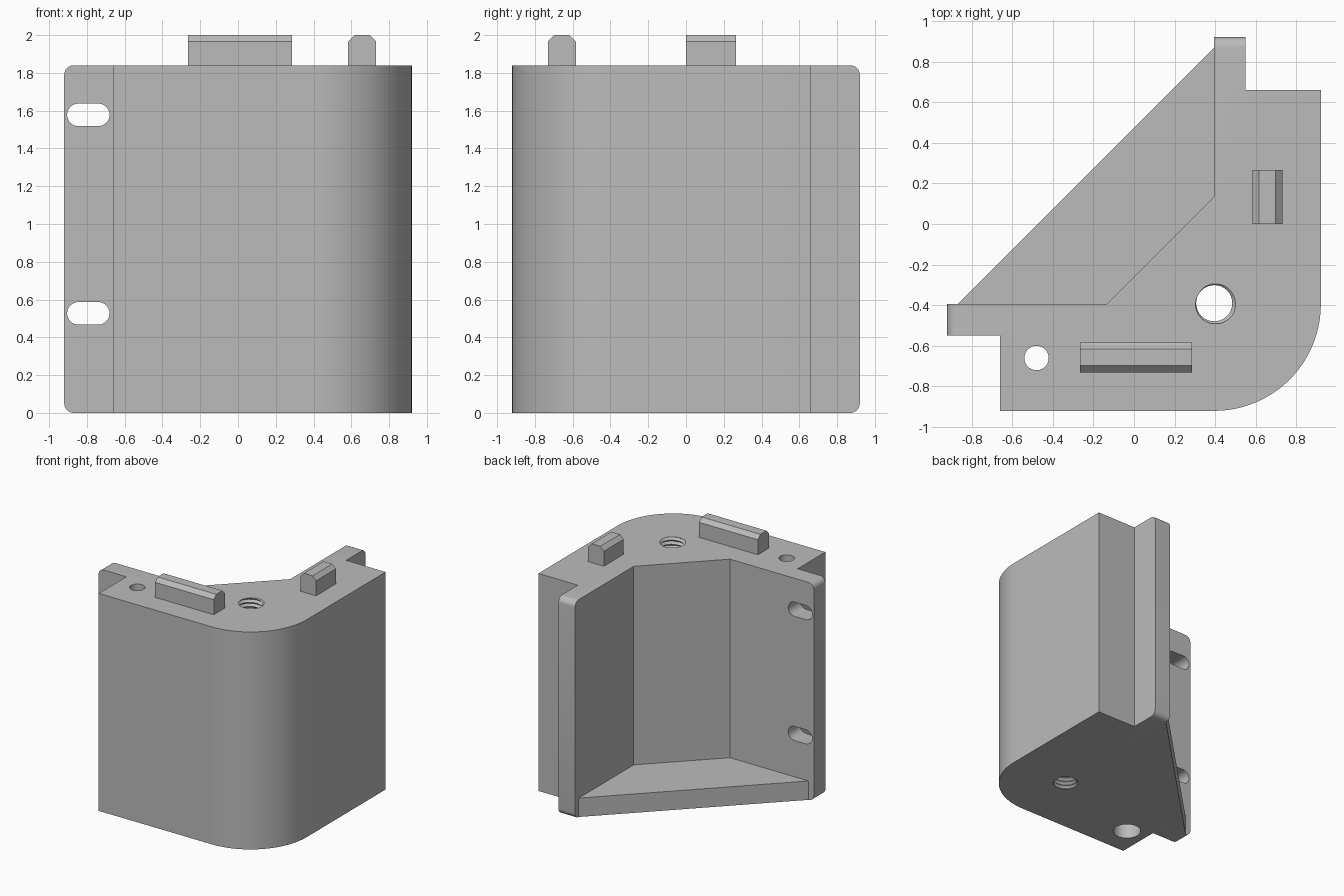
import bpy, bmesh, math
from mathutils import Vector, Matrix

if "Cube" in bpy.data.objects:
    bpy.data.objects.remove(bpy.data.objects["Cube"], do_unlink=True)

HEIGHT = 1.84
WALL = 0.395      # inner wall faces
OUT = 0.92        # outer wall faces
STEP = 0.66       # start of the thin flanges
FLANGE = 0.55     # outer face of the flanges

grey = bpy.data.materials.new("plain grey")
grey.use_nodes = True
colour = (0.5, 0.5, 0.5, 1)
grey.diffuse_color = colour
grey.node_tree.nodes["Principled BSDF"].inputs["Base Color"].default_value = colour


def finish(bm, name):
    bmesh.ops.recalc_face_normals(bm, faces=bm.faces)
    mesh = bpy.data.meshes.new(name)
    bm.to_mesh(mesh)
    bm.free()
    mesh.materials.append(grey)
    obj = bpy.data.objects.new(name, mesh)
    bpy.context.collection.objects.link(obj)
    return obj


def prism(points, start, depth):
    """Extrude a closed profile of 3D points along a vector."""
    bm = bmesh.new()
    face = bm.faces.new([bm.verts.new(Vector(p) + Vector(start)) for p in points])
    grown = bmesh.ops.extrude_face_region(bm, geom=[face])["geom"]
    bmesh.ops.translate(bm, vec=depth, verts=[v for v in grown if isinstance(v, bmesh.types.BMVert)])
    return bm


def arc(cx, cy, r, a, b, n):
    steps = [math.radians(a + (b - a) * i / n) for i in range(n + 1)]
    return [(cx + r * math.cos(t), cy + r * math.sin(t)) for t in steps]


def mirror_diagonal(bm):
    """Swap the two arms of the corner: (x, y) becomes (-y, -x)."""
    bm.transform(Matrix(((0, -1, 0, 0), (-1, 0, 0, 0), (0, 0, 1, 0), (0, 0, 0, 1))))
    return bm


def cut(target, cutter):
    mod = target.modifiers.new("cut", "BOOLEAN")
    mod.operation = "DIFFERENCE"
    mod.solver = "EXACT"
    mod.object = cutter
    cutter.hide_render = True
    bpy.context.view_layer.objects.active = target
    bpy.ops.object.modifier_apply(modifier=mod.name)
    bpy.data.objects.remove(cutter, do_unlink=True)


def cylinder(x, y, r, z0, z1):
    ring = [(px, py, 0) for px, py in arc(x, y, r, 0, 360, 40)[:-1]]
    return prism(ring, (0, 0, z0), (0, 0, z1 - z0))


def thread(x, y, inner, outer, pitch, n=32):
    """Helical cutter that runs past both ends of the body."""
    bm = bmesh.new()
    rows = 2 * int((HEIGHT + 0.2) / pitch)
    grid = []
    for i in range(n):
        t = math.tau * i / n
        grid.append([bm.verts.new((x + r * math.cos(t), y + r * math.sin(t),
                                   (j / 2 + i / n) * pitch - 0.1))
                     for j in range(rows) for r in [outer if j % 2 else inner]])
    for i in range(n):
        here, there = grid[i], grid[(i + 1) % n]
        shift = 2 if i == n - 1 else 0
        for j in range(rows - 1 - shift):
            bm.faces.new((here[j], there[j + shift], there[j + 1 + shift], here[j + 1]))
    bmesh.ops.holes_fill(bm, edges=[e for e in bm.edges if e.is_boundary], sides=0)
    bmesh.ops.triangulate(bm, faces=[f for f in bm.faces if len(f.verts) > 4])
    return bm


# Corner body with a rounded outer edge and two thin flanges
half = OUT - WALL
inner = 0.135
outline = [(-STEP, -OUT)] + arc(WALL, -WALL, half, -90, 0, 32)
outline += [(OUT, STEP), (FLANGE, STEP), (FLANGE, OUT), (WALL, OUT), (WALL, inner),
            (-inner, -WALL), (-OUT, -WALL), (-OUT, -FLANGE), (-STEP, -FLANGE)]
bm = prism([(x, y, 0) for x, y in outline], (0, 0, 0), (0, 0, HEIGHT))


def flange_tip(e):
    a, b = e.verts
    level = abs(a.co.z - b.co.z) < 1e-4
    left = all(v.co.x < -OUT + 1e-4 for v in e.verts)
    back = all(v.co.y > OUT - 1e-4 for v in e.verts)
    return level and (left or back)


bmesh.ops.bevel(bm, geom=[e for e in bm.edges if flange_tip(e)], offset=0.05,
                segments=6, profile=0.5, affect="EDGES")
body = finish(bm, "corner_body")

# Screw holes with wide bores from below, one on each arm
for swap in (False, True):
    for r, z0, z1 in ((0.06, -0.1, HEIGHT + 0.1), (0.11, -0.1, 1.6)):
        bm = cylinder(-0.48, -STEP, r, z0, z1)
        cut(body, finish(mirror_diagonal(bm) if swap else bm, "bore_cutter"))

# Slotted holes through the flanges
for swap in (False, True):
    for z in (0.527, 1.578):
        slot = arc(-0.74, z, 0.06, -90, 90, 12) + arc(-0.845, z, 0.06, 90, 270, 12)
        bm = prism([(x, 0, h) for x, h in slot], (0, -0.62, 0), (0, 0.3, 0))
        cut(body, finish(mirror_diagonal(bm) if swap else bm, "slot_cutter"))

# Threaded hole in the rounded corner
cut(body, finish(thread(WALL, -0.39, 0.089, 0.108, 0.035), "thread_cutter"))

# Floor plate closing the open corner
tip = 0.87
plate = [(-tip, -WALL, 0), (-inner, -WALL, 0), (WALL, inner, 0), (WALL, tip, 0)]
floor_plate = finish(prism(plate, (0, 0, 0), (0, 0, 0.16)), "floor_plate")

# Chamfered locating tabs on the top face
w, c, h = 0.0735, 0.033, 0.16
profile = [(-w, 0), (w, 0), (w, h - c), (w - c, h), (c - w, h), (-w, h - c)]
front_tab = finish(prism([(0, s, z) for s, z in profile], (-0.265, -0.657, HEIGHT),
                         (0.55, 0, 0)), "front_tab")
side_tab = finish(prism([(s, 0, z) for s, z in profile], (0.657, 0, HEIGHT),
                        (0, 0.265, 0)), "side_tab")

# Smooth the curved surfaces, keep the edges crisp
bpy.ops.object.select_all(action="DESELECT")
for obj in (body, floor_plate, front_tab, side_tab):
    obj.select_set(True)
bpy.context.view_layer.objects.active = body
bpy.ops.object.shade_smooth_by_angle(angle=math.radians(30))
